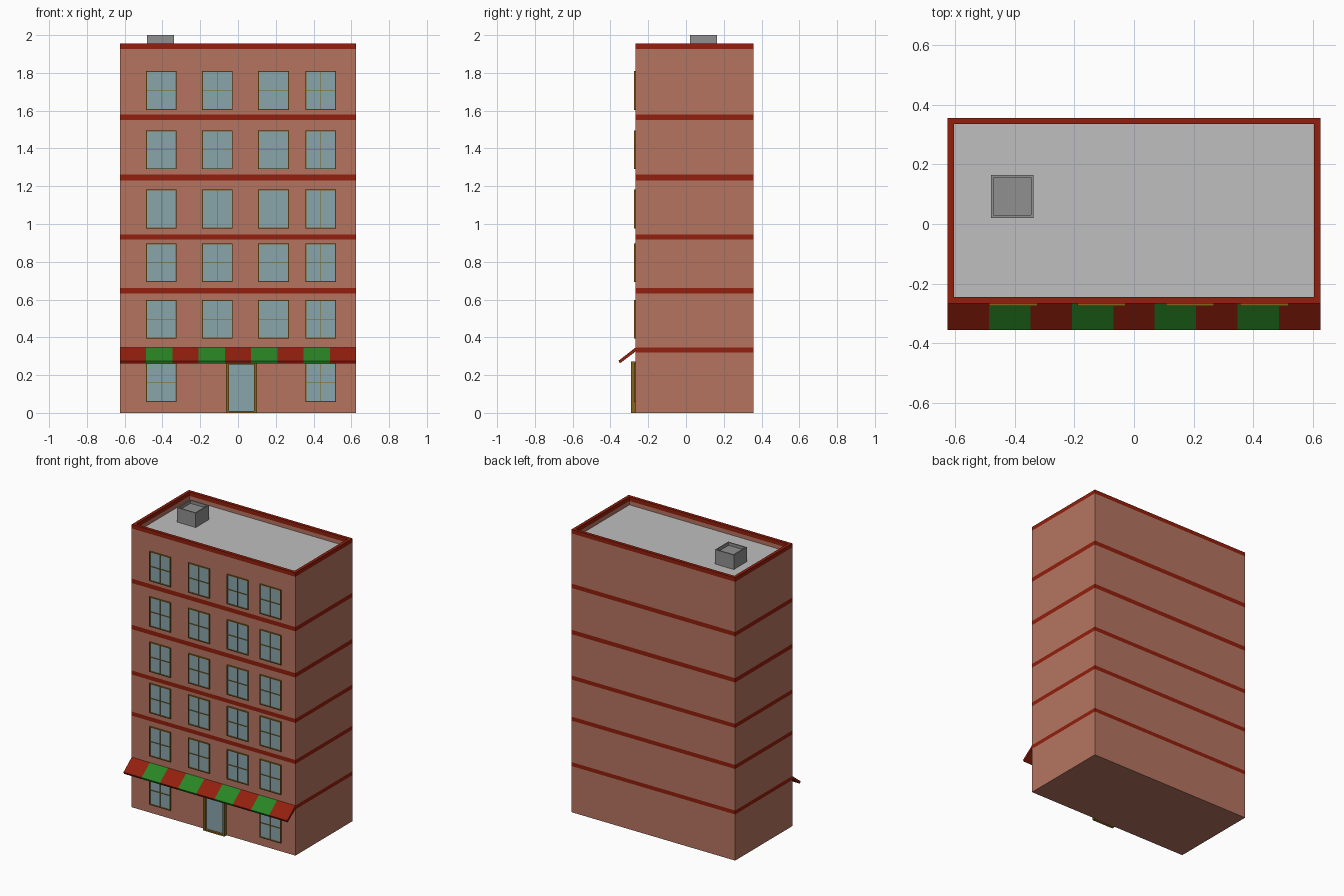
import bpy, bmesh
from mathutils import Vector

if "Cube" in bpy.data.objects:
    bpy.data.objects.remove(bpy.data.objects["Cube"])


def material(name, rgb):
    m = bpy.data.materials.new(name)
    m.diffuse_color = (*rgb, 1)
    m.use_nodes = True
    m.node_tree.nodes["Principled BSDF"].inputs["Base Color"].default_value = m.diffuse_color
    return m


BRICK = material("brick", (0.46, 0.175, 0.115))
RED = material("dark red", (0.29, 0.014, 0.004))
ROOF = material("roof grey", (0.52, 0.52, 0.52))
VENT = material("vent grey", (0.28, 0.28, 0.28))
GLASS = material("glass blue", (0.25, 0.38, 0.41))
FRAME = material("frame ochre", (0.24, 0.125, 0.01))
GREEN = material("awning green", (0.022, 0.235, 0.018))

W = 0.626                       # half width of the building
FRONT, BACK, TOP = -0.267, 0.357, 1.955


def add_box(bm, x, y, z, mat=0):
    """Box from three (low, high) ranges."""
    verts = bmesh.ops.create_cube(bm, size=1)["verts"]
    for v in verts:
        v.co = Vector([r[0] if c < 0 else r[1] for c, r in zip(v.co, (x, y, z))])
    faces = {f for v in verts for f in v.link_faces}
    for f in faces:
        f.material_index = mat
    return faces


def finish(bm, name, mats):
    bm.normal_update()
    me = bpy.data.meshes.new(name)
    bm.to_mesh(me)
    bm.free()
    for m in mats:
        me.materials.append(m)
    ob = bpy.data.objects.new(name, me)
    bpy.context.collection.objects.link(ob)
    return ob


def sink_top(bm, rim, depth):
    """Inset the upward face and push it straight down."""
    bm.normal_update()
    top = max(bm.faces, key=lambda f: f.calc_center_median().z)
    bmesh.ops.inset_region(bm, faces=[top], thickness=rim)
    new = bmesh.ops.extrude_discrete_faces(bm, faces=[top])["faces"]
    bmesh.ops.translate(bm, verts=new[0].verts, vec=(0, 0, -depth))


# Walls with parapet, cut into storeys and flush red bands
BANDS = [(0.319, 0.346), (0.633, 0.661), (0.917, 0.945),
         (1.231, 1.261), (1.55, 1.58), (1.927, 2.1)]
bm = bmesh.new()
add_box(bm, (-W, W), (FRONT, BACK), (0, TOP))
sink_top(bm, 0.03, 0.055)
for z in [z for b in BANDS for z in b if z < TOP]:
    bmesh.ops.bisect_plane(bm, geom=bm.verts[:] + bm.edges[:] + bm.faces[:],
                           plane_co=(0, 0, z), plane_no=(0, 0, 1))
bm.normal_update()
for f in bm.faces:
    z = f.calc_center_median().z
    if f.normal.z > 0.9 and z < TOP - 0.01:
        f.material_index = 2
    elif abs(f.normal.z) < 0.9 or z > 1:
        f.material_index = int(any(a < z < b for a, b in BANDS))
finish(bm, "building_walls", [BRICK, RED, ROOF])

# Roof vent
bm = bmesh.new()
add_box(bm, (-0.481, -0.338), (0.021, 0.165), (1.9, 2.0))
sink_top(bm, 0.012, 0.02)
finish(bm, "roof_vent", [VENT])


# Windows: glass plate, thin frame and slim projecting glazing bars
def window(name, cx, z0):
    w, h, t = 0.081, 0.205, 0.005
    x0, x1, z1, y = cx - w, cx + w, z0 + h, FRONT
    zc = z0 + h / 2
    bm = bmesh.new()
    add_box(bm, (x0 + t, x1 - t), (y - 0.003, y), (z0 + t, z1 - t))
    fy = (y - 0.009, y)
    for xr in ((x0, x0 + t), (x1 - t, x1)):
        add_box(bm, xr, fy, (z0, z1), 1)
    for zr in ((z0, z0 + t), (z1 - t, z1)):
        add_box(bm, (x0 + t, x1 - t), fy, zr, 1)
    b = 0.0012
    add_box(bm, (cx - b, cx + b), fy, (z0 + t, z1 - t), 1)
    for xr in ((x0 + t, cx - b), (cx + b, x1 - t)):
        add_box(bm, xr, fy, (zc - b, zc + b), 1)
    finish(bm, name, [GLASS, FRAME])


COLUMNS = (-0.406, -0.109, 0.188, 0.438)
for r, z in enumerate((0.058, 0.393, 0.692, 0.977, 1.29, 1.604)):
    for c, x in enumerate(COLUMNS):
        if r or c in (0, 3):
            window(f"window_{r}_{c}", x, z)

# Door: deep frame around a glass panel
bm = bmesh.new()
x0, x1, h, t, fy = -0.064, 0.1, 0.272, 0.016, (-0.292, FRONT)
add_box(bm, (x0, x0 + t), fy, (0, h), 1)
add_box(bm, (x1 - t, x1), fy, (0, h), 1)
add_box(bm, (x0 + t, x1 - t), fy, (h - t, h), 1)
add_box(bm, (x0 + t, x1 - t), fy, (0, 0.01), 1)
add_box(bm, (x0 + t, x1 - t), (-0.277, FRONT), (0.01, h - t))
finish(bm, "door", [GLASS, FRAME])

# Sloping awning, nine stripes swept from one side profile
bm = bmesh.new()
profile = [(FRONT, 0.346), (-0.357, 0.276), (-0.350, 0.262), (FRONT, 0.325)]
N = 9
rings = [[bm.verts.new((-W + 2 * W * i / N, y, z)) for y, z in profile]
         for i in range(N + 1)]
for i in range(N):
    for j in range(4):
        k = (j + 1) % 4
        f = bm.faces.new((rings[i][j], rings[i][k], rings[i + 1][k], rings[i + 1][j]))
        f.material_index = i % 2
bm.faces.new(rings[0])
bm.faces.new(rings[-1])
bmesh.ops.recalc_face_normals(bm, faces=bm.faces[:])
finish(bm, "awning", [RED, GREEN])
